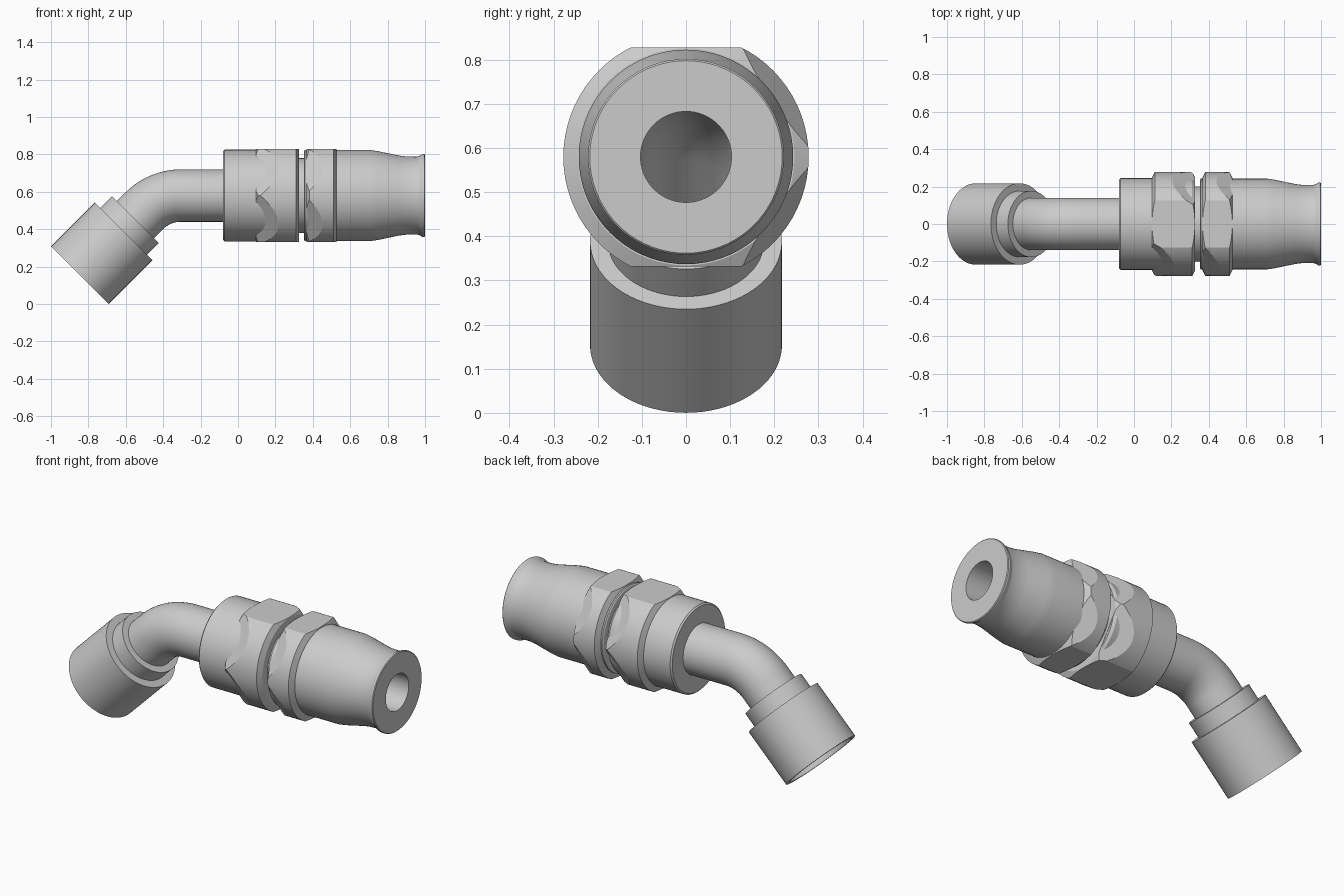
import bpy, bmesh
from math import sin, cos, pi, tan, radians

if "Cube" in bpy.data.objects:
    bpy.data.objects.remove(bpy.data.objects["Cube"])

SEG = 72
AXIS_Z = 0.58
A45 = radians(45)
BORE = 0.103
END = (-0.846, 0.154)      # centre of the open socket end


def loft(name, rings, seg=SEG, angle=25):
    """Closed shell through circular rings (x, z, tilt, radius)."""
    bm = bmesh.new()
    loops = []
    for x, z, a, r in rings:
        loops.append([bm.verts.new((x - sin(a) * r * cos(2 * pi * i / seg),
                                    r * sin(2 * pi * i / seg),
                                    z + cos(a) * r * cos(2 * pi * i / seg)))
                      for i in range(seg)])
    for k in range(len(loops)):
        p, q = loops[k], loops[(k + 1) % len(loops)]
        for i in range(seg):
            j = (i + 1) % seg
            bm.faces.new((p[i], p[j], q[j], q[i]))
    bmesh.ops.recalc_face_normals(bm, faces=bm.faces)
    me = bpy.data.meshes.new(name)
    bm.to_mesh(me)
    bm.free()
    ob = bpy.data.objects.new(name, me)
    bpy.context.collection.objects.link(ob)
    smooth(ob, angle)
    return ob


def smooth(ob, angle=25):
    bpy.ops.object.select_all(action='DESELECT')
    ob.select_set(True)
    bpy.context.view_layer.objects.active = ob
    bpy.ops.object.shade_smooth_by_angle(angle=radians(angle))


def straight(profile):
    return [(x, AXIS_Z, 0, r) for x, r in profile]


def tilted(profile):
    return [(END[0] + s * cos(A45), END[1] + s * sin(A45), A45, r) for s, r in profile]


# Hose sleeve with groove, taper and flared lip, bored through
loft("hose_sleeve", straight([
    (-0.08, BORE), (-0.08, 0.237), (-0.072, 0.245), (0.31, 0.245), (0.325, 0.235),
    (0.325, 0.20), (0.352, 0.20), (0.352, 0.235), (0.357, 0.243), (0.71, 0.243),
    (0.75, 0.237), (0.86, 0.214), (0.90, 0.209), (0.955, 0.208), (0.968, 0.211),
    (0.980, 0.218), (0.988, 0.222), (0.996, 0.222), (1.0, 0.218), (1.0, BORE)]))


# Hex nuts: hexagonal prism cut by a chamfered ring
def hex_nut(name, x0, x1):
    c = 0.016
    nut = loft(name, straight([(x0, 0.22), (x0, 0.246), (x0 + c, 0.278),
                               (x1 - c, 0.278), (x1, 0.246), (x1, 0.22)]))
    bpy.ops.mesh.primitive_cylinder_add(vertices=6, radius=0.248 / cos(pi / 6), depth=1,
                                        location=((x0 + x1) / 2, 0, AXIS_Z),
                                        rotation=(0, pi / 2, 0))
    cutter = bpy.context.object
    cutter.name = name + "_cutter"
    bpy.context.view_layer.update()
    # keep corners pointing up and down
    if max(abs((cutter.matrix_world @ v.co).y) for v in cutter.data.vertices) > 0.27:
        cutter.rotation_euler = (pi / 6, pi / 2, 0)
    mod = nut.modifiers.new("hex", 'BOOLEAN')
    mod.operation = 'INTERSECT'
    mod.solver = 'EXACT'
    mod.object = cutter
    bpy.context.view_layer.objects.active = nut
    bpy.ops.object.modifier_apply(modifier=mod.name)
    bpy.data.objects.remove(cutter)
    smooth(nut, 15)


hex_nut("large_hex_nut", 0.095, 0.327)
hex_nut("small_hex_nut", 0.365, 0.527)

# Bent tube
R = 0.28
corner_x = END[0] + AXIS_Z - END[1]
start_x = corner_x - -R * tan(A45 / 2)
path = [(-0.08, AXIS_Z, 0)]
for i in range(17):
    a = A45 * i / 16
    path.append((start_x - R * sin(a), AXIS_Z - R + R * cos(a), a))
path.append((END[0] + 0.42 * cos(A45), END[1] + 0.42 * sin(A45), A45))
loft("bent_tube", [(*p, 0.14) for p in path] + [(*p, BORE) for p in reversed(path)])

# Stepped socket, hollow with a conical seat
loft("end_socket", tilted([
    (0, 0.195), (0, 0.2175), (0.332, 0.2175), (0.332, 0.177), (0.42, 0.177),
    (0.42, BORE), (0.33, BORE), (0.25, 0.195)]))
